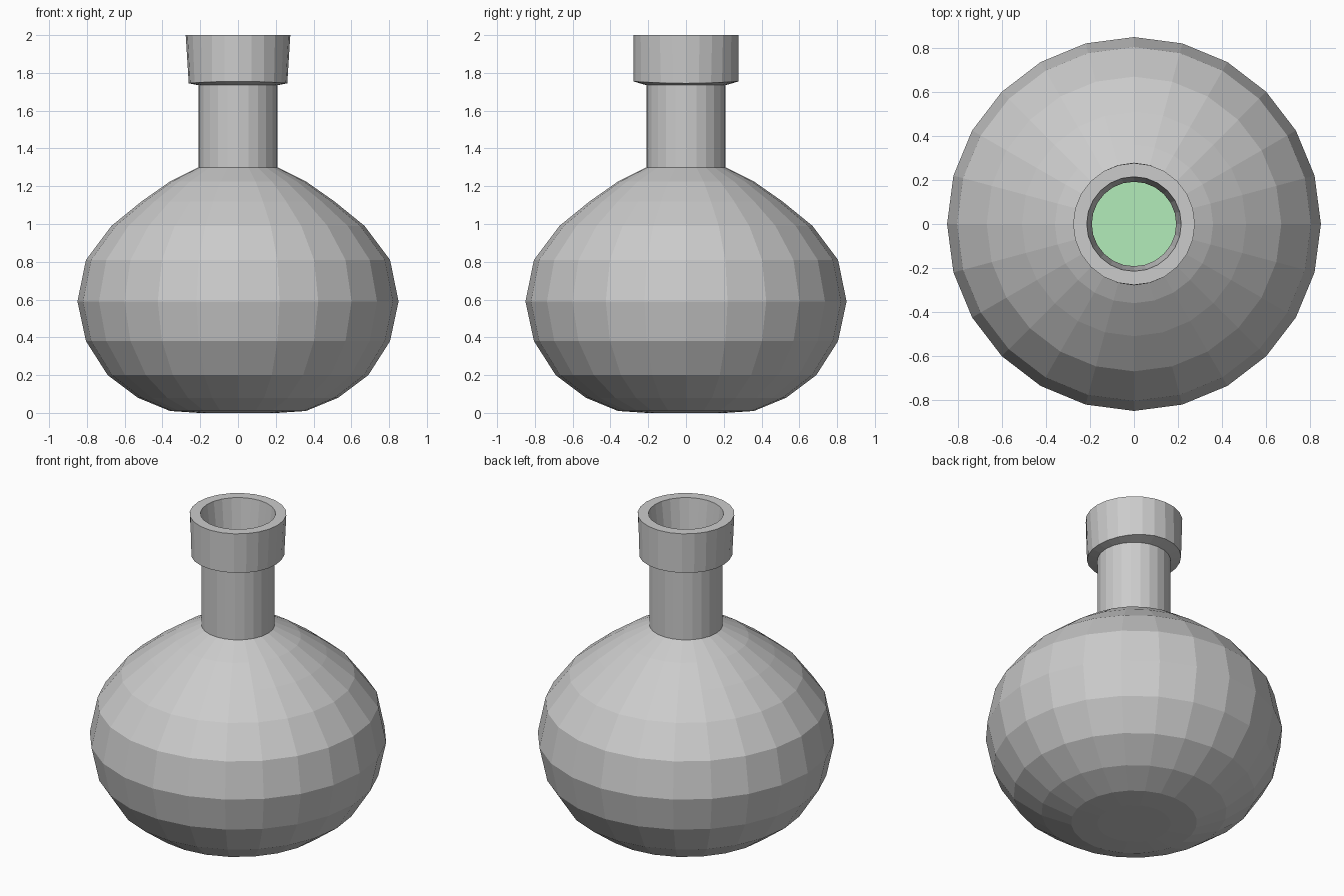
import bpy, bmesh, math

if "Cube" in bpy.data.objects:
    bpy.data.objects.remove(bpy.data.objects["Cube"])

SEGS = 24


def lathe(name, profile, closed=False):
    """Spin (radius, z) points around the z axis; radius 0 becomes a single pole."""
    bm = bmesh.new()
    rings = []
    for r, z in profile:
        if r == 0:
            rings.append([bm.verts.new((0, 0, z))] * SEGS)
        else:
            rings.append([bm.verts.new((r * math.cos(i * math.tau / SEGS),
                                        r * math.sin(i * math.tau / SEGS), z))
                          for i in range(SEGS)])
    pairs = list(zip(rings, rings[1:]))
    if closed:
        pairs.append((rings[-1], rings[0]))
    for a, b in pairs:
        for i in range(SEGS):
            j = (i + 1) % SEGS
            quad = list(dict.fromkeys((a[i], a[j], b[j], b[i])))
            bm.faces.new(quad)
    bmesh.ops.recalc_face_normals(bm, faces=bm.faces)
    mesh = bpy.data.meshes.new(name)
    bm.to_mesh(mesh)
    bm.free()
    obj = bpy.data.objects.new(name, mesh)
    bpy.context.collection.objects.link(obj)
    return obj


# round body, neck and rim as one hollow glass shell
bulb = [(0.36, 0.01), (0.53, 0.08), (0.69, 0.20), (0.805, 0.38), (0.85, 0.59),
        (0.805, 0.81), (0.67, 0.99), (0.51, 1.12), (0.36, 1.225)]
inner_bulb = [(r * 0.95, 0.59 + (z - 0.59) * 0.95) for r, z in bulb]
outside = ([(0, 0), (0.21, 0)] + bulb +
           [(0.21, 1.30), (0.21, 1.735), (0.27, 1.75), (0.277, 2.0)])
inside = ([(0.215, 2.0), (0.192, 1.81), (0.192, 1.28)] +
          inner_bulb[::-1] + [(0, 0.035)])
bottle = lathe("bottle", outside + inside)

# the lower edge of the rim is slightly uneven
for v in bottle.data.vertices:
    if 1.745 < v.co.z < 1.76:
        a = math.atan2(v.co.y, v.co.x)
        r = 0.27 - 0.009 * math.cos(2 * a)
        v.co = (r * math.cos(a), r * math.sin(a), 1.75 - 0.005 * math.cos(2 * a))

# green liquid filling the lower body
level = [(r * 0.985, 0.59 + (z - 0.59) * 0.985) for r, z in inner_bulb[:6]]
liquid = lathe("liquid", [(0, level[0][1])] + level + [(0, level[-1][1])])
green = bpy.data.materials.new("green_liquid")
green.diffuse_color = (0.45, 0.84, 0.49, 1)
green.use_nodes = True
green.node_tree.nodes["Principled BSDF"].inputs["Base Color"].default_value = green.diffuse_color
liquid.data.materials.append(green)
